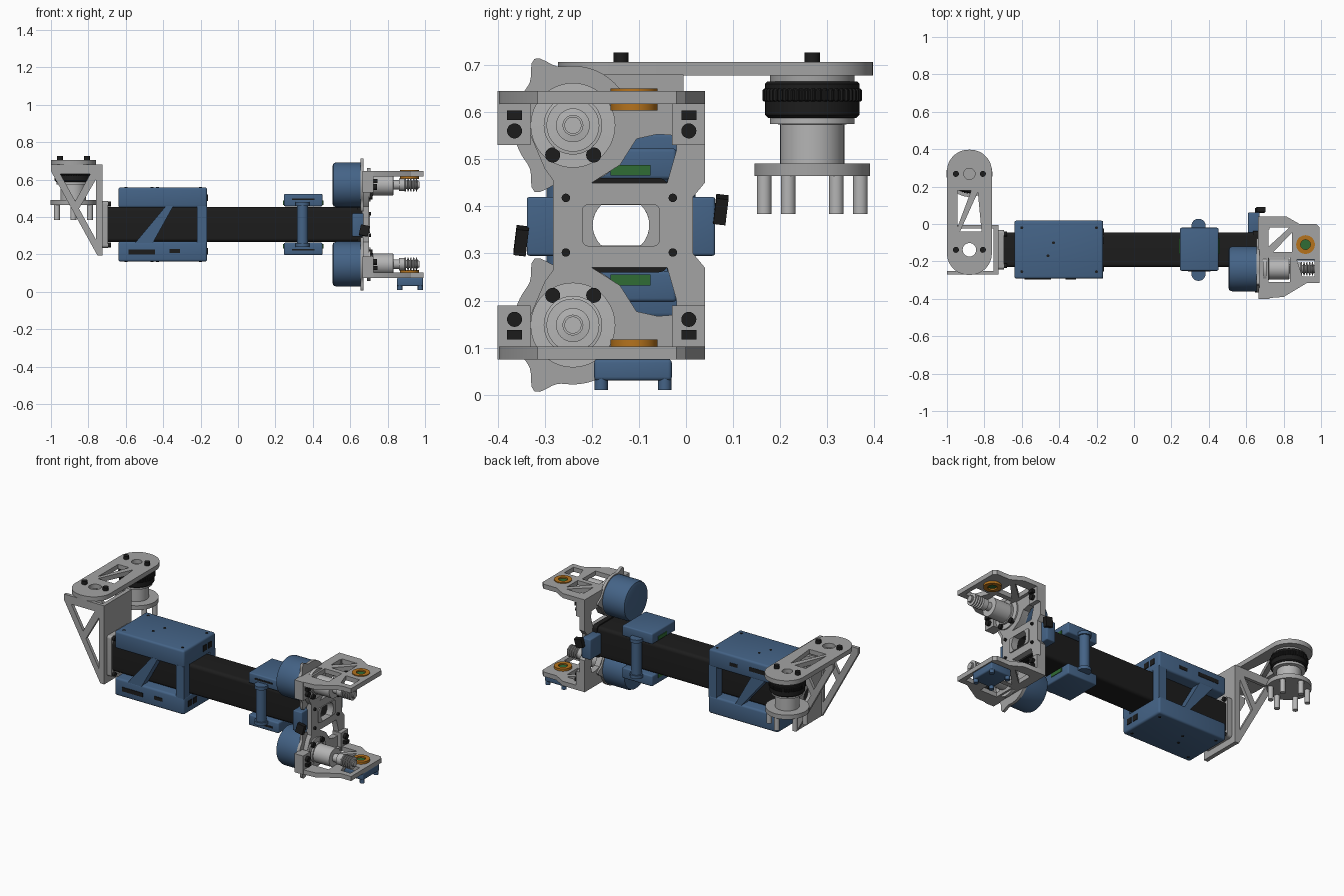
import bpy, bmesh, math
from mathutils import Matrix, Vector

if "Cube" in bpy.data.objects:
    bpy.data.objects.remove(bpy.data.objects["Cube"])

def material(name, rgb):
    m = bpy.data.materials.new(name)
    m.diffuse_color = (*rgb, 1)
    m.use_nodes = True
    m.node_tree.nodes["Principled BSDF"].inputs["Base Color"].default_value = m.diffuse_color
    return m
GREY = material("grey metal", (0.37, 0.37, 0.37))
SILVER = material("light metal", (0.46, 0.46, 0.46))
BLUE = material("blue plastic", (0.058, 0.125, 0.24))
BLACK = material("black", (0.012, 0.012, 0.012))
ORANGE = material("orange", (0.46, 0.17, 0.012))
GREEN = material("green board", (0.03, 0.15, 0.035))
CY, CZ = -0.138, 0.36      # centre line of the arm

# columns: where local x, y, z go in the world
AXES = {'x': Matrix(((0, 0, 1), (1, 0, 0), (0, 1, 0))).to_4x4(),
        'y': Matrix(((1, 0, 0), (0, 0, -1), (0, 1, 0))).to_4x4(),
        'z': Matrix.Identity(4)}

def add(name, me, mat):
    me.materials.clear()
    me.materials.append(mat)
    ob = bpy.data.objects.new(name, me)
    bpy.context.collection.objects.link(ob)
    return ob

def plate(name, outline, holes, axis, lo, hi, mat):
    """Extruded profile with holes; (u, v) = the two other axes in x, y, z order."""
    cu = bpy.data.curves.new(name, 'CURVE')
    cu.dimensions, cu.fill_mode, cu.extrude = '2D', 'BOTH', (hi - lo) / 2
    for pts in [outline] + holes:
        sp = cu.splines.new('POLY')
        sp.points.add(len(pts) - 1)
        for p, (u, v) in zip(sp.points, pts):
            p.co = (u, v, 0, 1)
        sp.use_cyclic_u = True
    tmp = bpy.data.objects.new(name, cu)
    bpy.context.collection.objects.link(tmp)
    bpy.context.view_layer.update()
    deps = bpy.context.evaluated_depsgraph_get()
    me = bpy.data.meshes.new_from_object(tmp.evaluated_get(deps))
    bpy.data.objects.remove(tmp)
    me.transform(AXES[axis])
    me.transform(Matrix.Translation(Vector([(lo + hi) / 2 if a == axis else 0 for a in 'xyz'])))
    return add(name, me, mat)

def box(name, x, y, z, mat, bevel=0.0):
    bm = bmesh.new()
    bmesh.ops.create_cube(bm, size=1)
    for v in bm.verts:
        v.co = [(a + b) / 2 + c * (b - a) for (a, b), c in zip((x, y, z), v.co)]
    if bevel:
        bmesh.ops.bevel(bm, geom=bm.edges[:], offset=bevel, segments=3, profile=0.5, affect='EDGES')
    me = bpy.data.meshes.new(name)
    bm.to_mesh(me)
    bm.free()
    return add(name, me, mat)

def lathe(name, profile, loc, axis, mat, n=40, teeth=0.0):
    """Turned part: profile is (radius, distance along axis)."""
    bm = bmesh.new()
    rings = [[bm.verts.new(((r - teeth * (i % 4 > 1)) * math.cos(2 * math.pi * i / n),
                            (r - teeth * (i % 4 > 1)) * math.sin(2 * math.pi * i / n), h))
              for i in range(n)] for r, h in profile]
    for a, b in zip(rings, rings[1:]):
        for i in range(n):
            j = (i + 1) % n
            bm.faces.new((a[i], a[j], b[j], b[i]))
    bm.faces.new(rings[0][::-1])
    bm.faces.new(rings[-1])
    bmesh.ops.recalc_face_normals(bm, faces=bm.faces)
    me = bpy.data.meshes.new(name)
    bm.to_mesh(me)
    bm.free()
    me.transform(Matrix.Translation(loc) @ AXES[axis])
    return add(name, me, mat)

def rod(name, r, h, loc, axis, mat, n=32):
    return lathe(name, [(r, 0), (r, h)], loc, axis, mat, n)

def circle(u, v, r, n=32):
    return [(u + r * math.cos(2 * math.pi * i / n), v + r * math.sin(2 * math.pi * i / n)) for i in range(n)]

def rrect(u0, u1, v0, v1, r, n=8):
    pts = []
    for k, (u, v) in enumerate(((u1 - r, v1 - r), (u0 + r, v1 - r), (u0 + r, v0 + r), (u1 - r, v0 + r))):
        pts += [(u + r * math.cos(math.pi / 2 * (k + i / n)), v + r * math.sin(math.pi / 2 * (k + i / n)))
                for i in range(n + 1)]
    return pts

# Hollow square tube
h = 0.093
plate("arm_tube", rrect(CY - h, CY + h, CZ - h, CZ + h, 0.02),
      [rrect(CY - .08, CY + .08, CZ - .08, CZ + .08, 0.012)], 'x', -0.7, 0.645, BLACK)

# Large electronics housing: two shells and a diagonal strap per side (half-turn symmetric)
for s, tag in ((-1, "lower"), (1, "upper")):
    def zr(a, b): return tuple(sorted((CZ + s * a, CZ + s * b)))
    def yr(a, b): return tuple(sorted((CY + s * a, CY + s * b)))
    def uv(pts): return [(x, CZ - s * (z - CZ)) for x, z in pts]
    box(tag + "_housing_shell", (-.64, -.165), (-.292, .018), zr(.09, .198), BLUE, .012)
    y0, y1 = yr(.1, .154)
    plate(tag + "_housing_strap", uv([(-.55, .262), (-.455, .262), (-.345, .46), (-.385, .46)]), [], 'y', y0, y1, BLUE)
    plate(tag + "_housing_post", uv([(-.22, .26), (-.166, .26), (-.166, .46), (-.22, .46)]), [], 'y', y0, y1, BLUE)
    face = yr(.15, .158)
    box(tag + "_wide_port", (-.585, -.445), face, zr(.135, .16), BLACK)
    box(tag + "_small_port", (-.365, -.31), face, zr(.132, .152), BLACK)
    for k in (0, 1):
        box(tag + "_end_port", (-.17, -.161), yr(.03 + .05 * k, .065 + .05 * k), zr(.125, .16), BLACK)
    for x, y in ((-.6, -.255), (-.6, -.02), (-.2, -.255), (-.2, -.02), (-.43, -.1), (-.46, -.17)):
        rod(tag + "_housing_screw", .008, .004, (x, y, CZ + s * .198 - .002), 'z', BLACK, 12)

    # Small sensor housing around the tube
    box(tag + "_sensor_shell", (.245, .452), (-.25, -.02), zr(.097, .163), BLUE, .008)
    for x in (.241, .449):
        box(tag + "_connector", (x, x + .007), (-.16, -.075), zr(.105, .128), GREEN)
    box(tag + "_sensor_slot", (.29, .41), (-.253, -.246), zr(.13, .14), BLACK)
    ys = CY + s * .128
    rod(tag + "_clamp_pillar", .03, .24, (.345, ys, CZ - .12), 'z', BLUE)
    for k in (-1, 1):
        rod(tag + "_pillar_collar", .038, .02, (.345, ys, CZ + k * .11 - .01), 'z', BLUE)
    # Side clip blocks and plugs at the tube end
    box(tag + "_clip_block", (.61, .672), yr(.09, .2), (.295, .42), BLUE, .006)
    plug = box(tag + "_cable_plug", (-.024, .024), (-.013, .013), (-.028, .028), BLACK)
    plug.location = (.675, CY + s * .212, CZ + s * .033)
    plug.rotation_euler = (-.12, .2, 0)

# End plate
half = [(.015, .06), (.04, .09), (.04, .285), (-.33, .285), (-.33, .19), (-.3, .12), (-.282, .095)]
outline = [(y, CZ + d) for y, d in half] + [(y, CZ - d) for y, d in reversed(half)]
window = [(-.2, .09), (-.14, .128), (-.105, .183), (-.06, .193), (-.02, .19), (-.02, .16), (-.04, .09)]
bore = [(u, min(max(v, CZ - .043), CZ + .043)) for u, v in circle(CY, CZ, .06, 40)]
plate("end_plate", outline, [bore] + [[(y, CZ + s * d) for y, d in window] for s in (1, -1)],
      'x', .664, .7, GREY)
plate("end_plate_boss", rrect(CY - .083, CY + .083, CZ - .045, CZ + .045, .015), [bore], 'x', .69, .706, GREY)
plate("tube_end_collar", rrect(CY - .1, CY + .1, CZ - .1, CZ + .1, .02),
      [rrect(CY - .08, CY + .08, CZ - .08, CZ + .08, .012)], 'x', .635, .665, BLACK)

# Motors and brackets, mirrored above and below the arm
ears = []
for i in range(96):
    a = 2 * math.pi * i / 96
    d = min(abs((a - k * 2 * math.pi / 3 + math.pi) % (2 * math.pi) - math.pi) for k in range(3))
    r = .126 + .037 * math.exp(-(d / .17) ** 2)
    ears.append((r * math.cos(a), r * math.sin(a)))
arm_outline = [(.665, .04), (.815, .04), (.885, 0), (.975, 0), (.993, -.02), (.993, -.315), (.925, -.315),
               (.80, -.39), (.665, -.4)]
cuts = [[(.72, -.02), (.83, -.02), (.72, -.12)], [(.845, -.045), (.845, -.15), (.745, -.15)],
        [(.72, -.18), (.835, -.18), (.835, -.31), (.72, -.31)],
        [(.87, -.19), (.965, -.19), (.965, -.28), (.90, -.28)], circle(.917, -.11, .03)]
for s, tag in ((-1, "lower"), (1, "upper")):
    def zr(a, b): return tuple(sorted((CZ + s * a, CZ + s * b)))
    my, mz = -.24, CZ + s * .212
    lathe(tag + "_motor", [(.1, .505), (.114, .51), (.12, .525), (.12, .656)], (0, my, mz), 'x', BLUE, 64)
    plate(tag + "_motor_plate", [(my + u, mz + v) for u, v in ears], [], 'x', .654, .672, GREY)
    lathe(tag + "_gearbox", [(.09, .69), (.09, .708), (.062, .709), (.062, .72), (.056, .721), (.056, .83),
                             (.025, .831), (.025, .86), (.033, .861), (.033, .89), (.018, .891), (.018, .97)],
          (0, my, mz), 'x', SILVER, 48)
    worm = [(.02, .885)]
    for k in range(5):
        x = .89 + k * .015
        worm += [(.036, x + .002), (.036, x + .007), (.022, x + .009), (.022, x + .014)]
    lathe(tag + "_worm_gear", worm, (0, my, mz), 'x', SILVER)
    plate(tag + "_bracket_arm", arm_outline, cuts, 'z', *zr(.257, .285), GREY)
    for y in (-.4, -.03):
        box(tag + "_bracket_foot", (.665, .725), (y, y + .07), zr(.17, .285), GREY)
        rod(tag + "_foot_bolt", .016, .02, (.722, y + .036, CZ + s * .2), 'x', BLACK, 20)
        box(tag + "_foot_nut", (.715, .745), (y + .02, y + .052), zr(.223, .243), BLACK)
    for y in (-.283, -.196):
        rod(tag + "_motor_bolt", .016, .02, (.7, y, CZ + s * .149), 'x', BLACK, 20)
    for y in (-.255, -.028):
        rod(tag + "_plate_bolt", .009, .012, (.698, y, CZ + s * .058), 'x', BLACK, 16)
    z0, z1 = zr(.243, .29)
    plate(tag + "_bearing_ring", circle(.917, -.11, .05, 40), [circle(.917, -.11, .026)], 'z', z0, z1, ORANGE)
    rod(tag + "_encoder_core", .026, .03, (.917, -.11, (z0 + z1) / 2 - .015), 'z', GREEN)

# Camera pod below the lower bracket
box("camera_pod", (.85, .99), (-.195, -.03), (.03, .076), BLUE, .008)
for x in (.865, .975):
    for y in (-.18, -.045):
        rod("pod_foot", .014, .03, (x, y, .01), 'z', BLUE, 20)

# Gusseted bracket at the other end
y0, y1 = -.27, -.005
plate("bracket_wall", [(y0, .195), (y1, .195), (y1, .68), (y0, .68)], [circle(CY, CZ, .06)], 'x', -.75, -.725, GREY)
gusset = [(-1, .68), (-.73, .68), (-.73, .195), (-.752, .195), (-1, .645)]
gaps = [[(-.95, .63), (-.79, .63), (-.87, .485)], [(-.76, .6), (-.76, .28), (-.85, .445)]]
for y, tag in ((y0, "front"), (y1 - .02, "back")):
    plate(tag + "_gusset", gusset, gaps, 'y', y, y + .02, GREY)
plate("tube_flange", rrect(CY - .105, CY + .105, .235, .485, .015), [circle(CY, CZ, .06)], 'x', -.727, -.695, GREY)
for y in (CY - .085, CY + .085):
    for z in (.25, .47):
        rod("flange_bolt", .013, .02, (-.7, y, z), 'x', BLACK, 16)

# Top link plate
plate("link_plate", rrect(-1, -.76, -.272, .397, .115, 12),
      [circle(-.88, CY, .036), circle(-.88, .268, .03),
       [(-.945, .18), (-.87, .18), (-.945, -.02)], [(-.835, .17), (-.815, -.04), (-.93, -.04)]],
      'z', .678, .706, GREY)
for x in (-.952, -.808):
    for y in (CY, .268):
        rod("link_bolt", .016, .022, (x, y, .704), 'z', BLACK, 20)

# Rotary joint hanging from the link plate
jx, jy = -.88, .268
lathe("joint_spindle", [(.068, .485), (.068, .574), (.09, .575), (.09, .59)], (jx, jy, 0), 'z', SILVER, 48)
lathe("joint_collar", [(.09, .66), (.09, .68)], (jx, jy, 0), 'z', GREY, 48)
lathe("joint_housing", [(.094, .588), (.1, .594), (.1, .66), (.096, .665)], (jx, jy, 0), 'z', BLACK, 64)
lathe("knurled_ring", [(.102, .622), (.106, .626), (.106, .646), (.102, .65)], (jx, jy, 0), 'z', BLACK, 192, .004)
rod("joint_flange", .123, .027, (jx, jy, .464), 'z', GREY, 64)
for k in range(6):
    a = math.pi / 2 + k * math.pi / 3
    rod("flange_pin", .0155, .082, (jx + .102 * math.cos(a), jy + .102 * math.sin(a), .384), 'z', SILVER, 24)

# Smooth round surfaces, keep edges sharp
for ob in bpy.context.collection.objects:
    ob.select_set(True)
    bpy.context.view_layer.objects.active = ob
bpy.ops.object.shade_smooth_by_angle(angle=math.radians(30))
